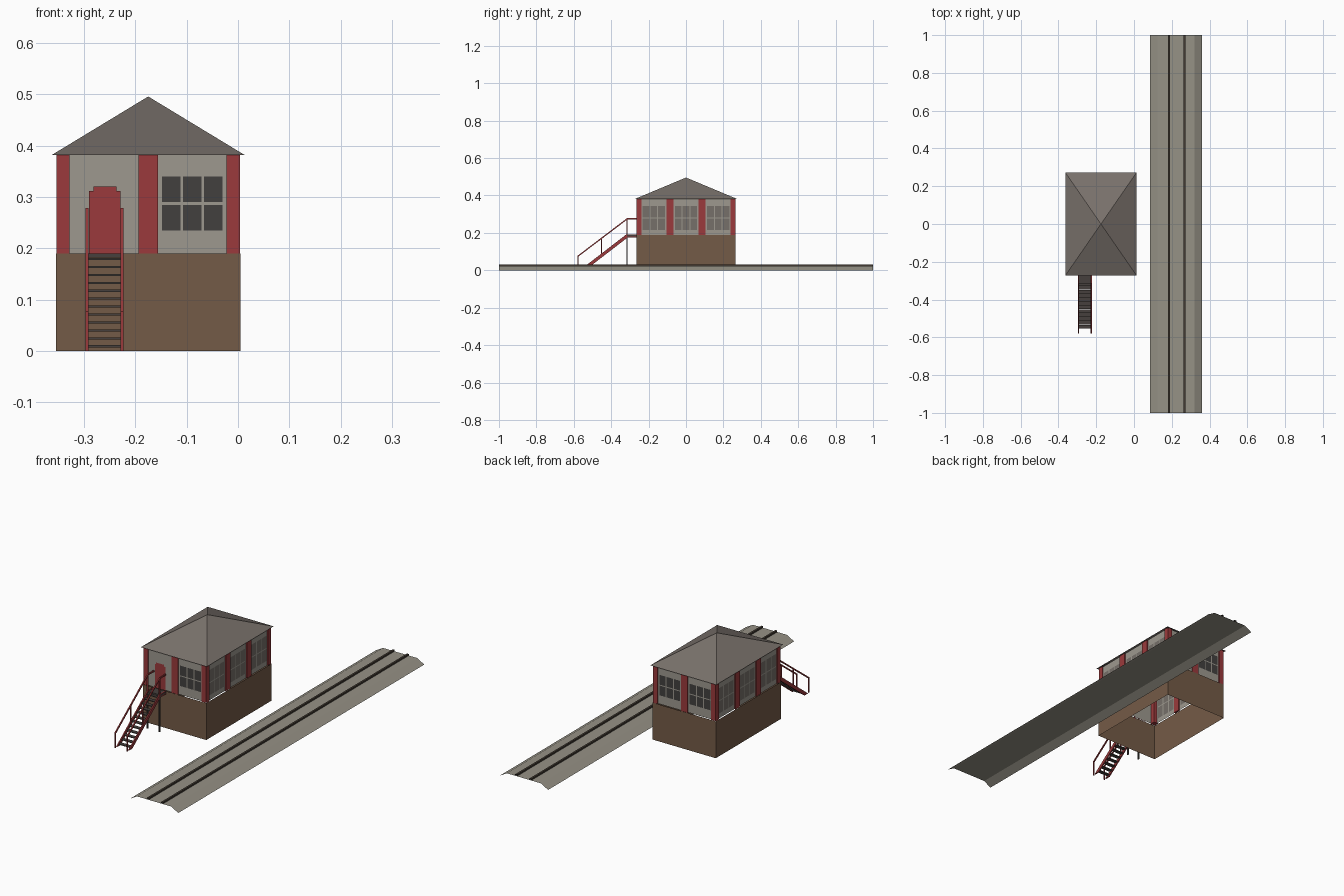
import bpy, bmesh, math
from mathutils import Vector

if "Cube" in bpy.data.objects:
    bpy.data.objects.remove(bpy.data.objects["Cube"])


def mat(name, r, g, b):
    m = bpy.data.materials.new(name)
    lin = [((c / 255 + 0.055) / 1.055) ** 2.4 for c in (r, g, b)]
    m.diffuse_color = (*lin, 1)
    m.use_nodes = True
    m.node_tree.nodes["Principled BSDF"].inputs["Base Color"].default_value = m.diffuse_color
    return m


BROWN = mat("brown_brick", 116, 91, 71)
RED = mat("red_paint", 155, 58, 60)
LIGHT = mat("pale_panel", 157, 153, 143)
ROOF = mat("grey_roof", 121, 113, 107)
STONE = mat("ballast_stone", 150, 146, 134)
RAIL = mat("rail_steel", 66, 58, 50)
GLASS = mat("dark_glass", 66, 64, 63)
SIDEGLASS = mat("grey_glass", 118, 112, 106)
TREAD = mat("dark_tread", 70, 64, 61)


def mesh(name, verts, faces, mats, idx=None):
    me = bpy.data.meshes.new(name)
    me.from_pydata(verts, [], faces)
    for m in mats:
        me.materials.append(m)
    if idx:
        for p, i in zip(me.polygons, idx):
            p.material_index = i
    ob = bpy.data.objects.new(name, me)
    bpy.context.collection.objects.link(ob)
    return ob


def box(name, x0, x1, y0, y1, z0, z1, m):
    v = [(x, y, z) for x in (x0, x1) for y in (y0, y1) for z in (z0, z1)]
    f = [(0, 1, 3, 2), (4, 6, 7, 5), (0, 4, 5, 1), (2, 3, 7, 6), (0, 2, 6, 4), (1, 5, 7, 3)]
    return mesh(name, v, f, [m])


def prism(name, profile, x0, x1, m):
    """Side profile in (y, z), extruded along x."""
    n = len(profile)
    v = [(x, y, z) for x in (x0, x1) for y, z in profile]
    f = [(i, (i + 1) % n, n + (i + 1) % n, n + i) for i in range(n)]
    f += [tuple(reversed(range(n))), tuple(range(n, 2 * n))]
    return mesh(name, v, f, [m])


def sheet(name, profile, m):
    """Open strip along the track: profile in (x, z), no end caps."""
    v = [(x, y, z) for y in (-1, 1) for x, z in profile]
    n = len(profile)
    return mesh(name, v, [(i, i + 1, n + i + 1, n + i) for i in range(n - 1)], [m])


X0, X1, Y0, Y1 = -0.355, 0.005, -0.265, 0.265
ZB, ZT = 0.19, 0.383
XC = (X0 + X1) / 2

# brick base, open top and bottom
ring = [(X0, Y0), (X1, Y0), (X1, Y1), (X0, Y1)]
mesh("brick_base", [(x, y, z) for z in (0, ZB) for x, y in ring],
     [(i, (i + 1) % 4, 4 + (i + 1) % 4, 4 + i) for i in range(4)], [BROWN])

# pyramid roof
mesh("roof", [(-0.363, -0.272, 0.382), (0.013, -0.272, 0.382), (0.013, 0.272, 0.382),
              (-0.363, 0.272, 0.382), (XC, 0, 0.496)],
     [(0, 1, 4), (1, 2, 4), (2, 3, 4), (3, 0, 4)], [ROOF])


# wall bay as a grid of faces, panes picked out by material
def bay(name, place, u0, u1, z0, z1, cols, rows, glass):
    mx, bar = 0.008, 0.005

    def cuts(a, b, n, ma, mb):
        w = (b - a - ma - mb - bar * (n - 1)) / n
        out = [a]
        for i in range(n):
            s = a + ma + i * (w + bar)
            out += [s, s + w]
        return out + [b]
    us = cuts(u0, u1, cols, mx, mx)
    zs = cuts(ZB, ZT, rows, z0 - ZB, ZT - z1)
    v = [place(u, z) for z in zs for u in us]
    n = len(us)
    f, idx = [], []
    for j in range(len(zs) - 1):
        for i in range(n - 1):
            f.append((j * n + i, j * n + i + 1, (j + 1) * n + i + 1, (j + 1) * n + i))
            idx.append(1 if i % 2 and j % 2 else 0)
    mesh(name, v, f, [LIGHT, glass], idx)


R = 0.006  # panels sit slightly behind the posts
for side, y in (("front", Y0 + R), ("back", Y1 - R)):
    for k, (a, b) in enumerate(((-0.328, -0.194), (-0.156, -0.022))):
        if side == "front" and k == 0:
            mesh("front_door_panel", [(a, y, ZB), (b, y, ZB), (b, y, ZT), (a, y, ZT)],
                 [(0, 1, 2, 3)], [LIGHT])
        else:
            bay(f"{side}_window_{k}", lambda u, z, y=y: (u, y, z), a, b, 0.235, 0.34, 3, 2, GLASS)
for side, x in (("right", X1 - R), ("left", X0 + R)):
    for k, (a, b) in enumerate(((-0.24, -0.105), (-0.068, 0.068), (0.105, 0.24))):
        bay(f"{side}_window_{k}", lambda u, z, x=x: (x, u, z), a, b, 0.215, 0.345, 3, 2, SIDEGLASS)

# red posts
C, T = 0.026, 0.009
for i, (x, xo) in enumerate(((X0 + 0.001, 1), (X1 - 0.001 - C, -1))):
    for j, y in enumerate((Y0 + 0.001, Y1 - 0.001 - C)):
        box(f"corner_post_{i}{j}", x, x + C, y, y + C, ZB, ZT, RED)
    xs = x if xo > 0 else x + C - T
    for j, y in enumerate((-0.0865, 0.0865)):
        box(f"side_post_{i}{j}", xs, xs + T, y - 0.0185, y + 0.0185, ZB, ZT, RED)
for j, y in enumerate((Y0 + 0.001, Y1 - 0.001 - T)):
    box(f"end_post_{j}", XC - 0.019, XC + 0.019, y, y + T, ZB, ZT, RED)

# door with clipped top corners
dv = [(-0.29, ZB), (-0.229, ZB), (-0.229, 0.312), (-0.237, 0.312), (-0.237, 0.321),
      (-0.282, 0.321), (-0.282, 0.312), (-0.29, 0.312)]
mesh("door", [(x, Y0 + R - 0.003, z) for x, z in dv], [tuple(range(8))], [RED])

# stairs
SX0, SX1, W = -0.297, -0.223, 0.006
YL = -0.315                 # landing edge
YF = -0.568                 # foot
box("landing", SX0, SX1, YL, Y0, 0.182, 0.19, TREAD)
N = 12
for i in range(N):
    t = (i + 0.6) / (N + 0.3)
    y, z = YF + 0.012 + (YL - YF) * t, 0.19 * t
    box(f"tread_{i}", SX0 + W, SX1 - W, y - 0.010, y + 0.010, z - 0.002, z + 0.002, TREAD)
for s, x in (("left", SX0), ("right", SX1 - W)):
    prism(f"{s}_stringer", [(YF, 0), (YF + 0.028, 0), (YL + 0.004, 0.176), (Y0, 0.176),
                            (Y0, 0.192), (YL - 0.004, 0.192)], x, x + W, RED)
    prism(f"{s}_handrail", [(-0.581, 0.069), (-0.581, 0.077), (YL, 0.279), (Y0, 0.279),
                            (Y0, 0.272), (YL + 0.002, 0.272)], x, x + W, RED)
    for k, (y, z0, z1) in enumerate(((-0.578, 0, 0.074), (-0.452, 0.085, 0.17), (YL, 0.18, 0.275))):
        box(f"{s}_rail_post_{k}", x, x + W, y - 0.003, y + 0.003, z0, z1, RED)
    box(f"{s}_support_leg", x, x + W, YL - 0.004, YL + 0.003, 0, 0.182, TREAD)

# track: open ballast sheet and two rails
sheet("ballast", [(0.085, 0.0), (0.125, 0.023), (0.32, 0.023), (0.36, 0.0)], STONE)
for k, x in enumerate((0.186, 0.267)):
    sheet(f"rail_{k}", [(x - 0.005, 0.023), (x - 0.005, 0.031), (x + 0.005, 0.031), (x + 0.005, 0.023)], RAIL)
